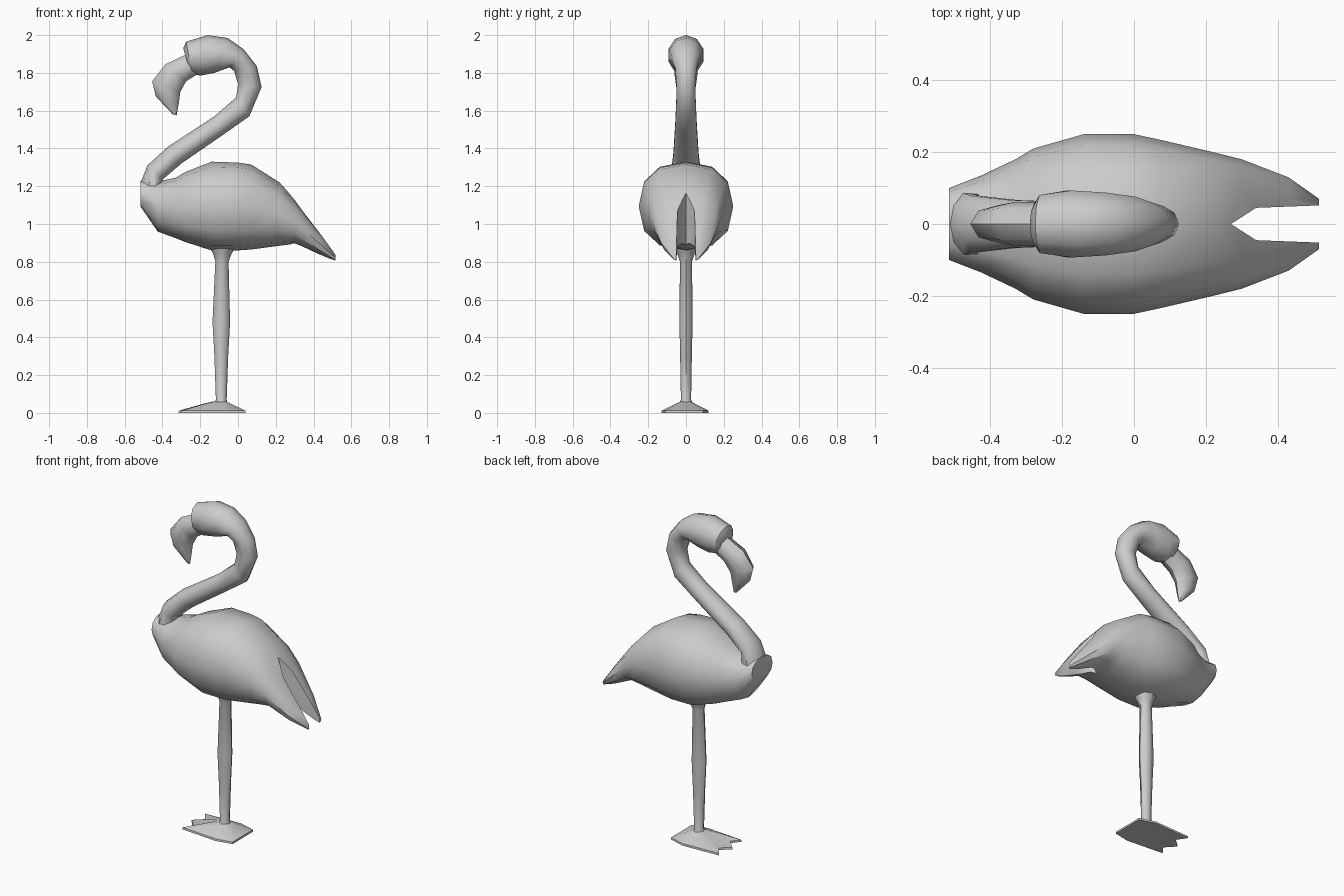
import bpy, bmesh, math
from mathutils import Vector

if "Cube" in bpy.data.objects:
    bpy.data.objects.remove(bpy.data.objects["Cube"])

grey = bpy.data.materials.new("plain_grey")
grey.diffuse_color = (0.6, 0.6, 0.6, 1)
grey.use_nodes = True
grey.node_tree.nodes["Principled BSDF"].inputs["Base Color"].default_value = grey.diffuse_color


def skin(name, rings, angle=45):
    """Join a run of equal-sized vertex rings into a closed, smooth solid."""
    bm = bmesh.new()
    vs = [[bm.verts.new(p) for p in ring] for ring in rings]
    n = len(vs[0])
    for a, b in zip(vs, vs[1:]):
        for i in range(n):
            j = (i + 1) % n
            bm.faces.new((a[i], a[j], b[j], b[i]))
    bm.faces.new(vs[0])
    bm.faces.new(vs[-1])
    bmesh.ops.recalc_face_normals(bm, faces=bm.faces)
    me = bpy.data.meshes.new(name)
    bm.to_mesh(me)
    bm.free()
    me.materials.append(grey)
    ob = bpy.data.objects.new(name, me)
    bpy.context.collection.objects.link(ob)
    smooth(ob, angle)
    return ob


def smooth(ob, angle):
    bpy.ops.object.select_all(action='DESELECT')
    ob.select_set(True)
    bpy.context.view_layer.objects.active = ob
    bpy.ops.object.shade_smooth_by_angle(angle=math.radians(angle))


def loft(name, sections, sides, power=1.0):
    """Each section: two opposite outline points (x, z), (x, z) and a half width in y."""
    def shaped(v):
        return math.copysign(abs(v) ** power, v) if abs(v) > 1e-6 else 0.0
    rings = []
    for ax, az, bx, bz, w in sections:
        a, b = Vector((ax, 0, az)), Vector((bx, 0, bz))
        ring = []
        for i in range(sides):
            t = 2 * math.pi * i / sides
            ring.append((a + b) / 2 + (a - b) / 2 * shaped(math.cos(t))
                        + Vector((0, w * shaped(math.sin(t)), 0)))
        rings.append(ring)
    return skin(name, rings)


# Body with folded wings: x, bottom z, top z, half width
body_rings = [(-0.515, 1.09, 1.23, 0.10), (-0.425, 0.96, 1.225, 0.135),
              (-0.33, 0.925, 1.245, 0.18), (-0.28, 0.905, 1.275, 0.21),
              (-0.14, 0.86, 1.33, 0.25), (0.0, 0.86, 1.325, 0.25),
              (0.07, 0.865, 1.315, 0.235), (0.22, 0.885, 1.22, 0.20),
              (0.30, 0.895, 1.13, 0.18), (0.43, 0.835, 0.96, 0.13),
              (0.515, 0.80, 0.845, 0.07)]
body = loft("body", [(x, t, x, b, w) for x, b, t, w in body_rings], 12, 0.85)

# Notch between the wing tips
notch = [(0.27, 0.0), (0.34, -0.045), (0.6, -0.055), (0.6, 0.055), (0.34, 0.045)]
cutter = skin("tail_notch_cutter", [[(x, y, z) for x, y in notch] for z in (0.6, 1.5)])
cutter.hide_render = True
mod = body.modifiers.new("notch", 'BOOLEAN')
mod.operation = 'DIFFERENCE'
mod.solver = 'EXACT'
mod.object = cutter
bpy.context.view_layer.objects.active = body
bpy.ops.object.modifier_apply(modifier="notch")
bpy.data.objects.remove(cutter)
smooth(body, 45)

# Curved neck running up into the head
loft("neck_and_head", [
    (-0.515, 1.22, -0.40, 1.15, 0.09), (-0.48, 1.31, -0.40, 1.235, 0.082),
    (-0.37, 1.41, -0.30, 1.32, 0.07), (-0.125, 1.57, -0.075, 1.475, 0.06),
    (-0.01, 1.67, 0.06, 1.57, 0.055), (0.0, 1.74, 0.125, 1.725, 0.052),
    (-0.02, 1.81, 0.10, 1.835, 0.06), (-0.045, 1.83, 0.03, 1.925, 0.08),
    (-0.125, 1.80, -0.055, 1.985, 0.092), (-0.20, 1.785, -0.16, 2.0, 0.098),
    (-0.24, 1.795, -0.275, 1.965, 0.085), (-0.255, 1.81, -0.29, 1.93, 0.06)], 10)

# Hooked beak
loft("beak", [
    (-0.22, 1.79, -0.27, 1.90, 0.06), (-0.275, 1.755, -0.385, 1.845, 0.062),
    (-0.305, 1.70, -0.455, 1.755, 0.052), (-0.315, 1.63, -0.435, 1.675, 0.038),
    (-0.325, 1.575, -0.345, 1.58, 0.008)], 8)

# Single standing leg: z, left x, right x, half width
leg_rings = [(0.03, -0.13, -0.05, 0.045), (0.07, -0.117, -0.06, 0.027),
             (0.30, -0.125, -0.052, 0.031), (0.48, -0.135, -0.042, 0.035),
             (0.80, -0.12, -0.05, 0.032), (0.84, -0.13, -0.035, 0.045),
             (0.90, -0.16, 0.0, 0.07)]
loft("leg", [(a, z, b, z, w) for z, a, b, w in leg_rings], 8)

# Webbed foot with three toes, rising to the ankle
outline = [(0.04, -0.11), (0.04, 0.09), (-0.06, 0.12), (-0.30, 0.11), (-0.26, 0.05),
           (-0.315, 0.0), (-0.26, -0.06), (-0.30, -0.11), (-0.06, -0.13)]


def foot_ring(scale, z):
    return [(-0.09 + (x + 0.09) * scale, y * scale, z) for x, y in outline]


skin("foot", [foot_ring(1, 0), foot_ring(0.99, 0.012), foot_ring(0.35, 0.052),
              foot_ring(0.2, 0.06)], 50)
